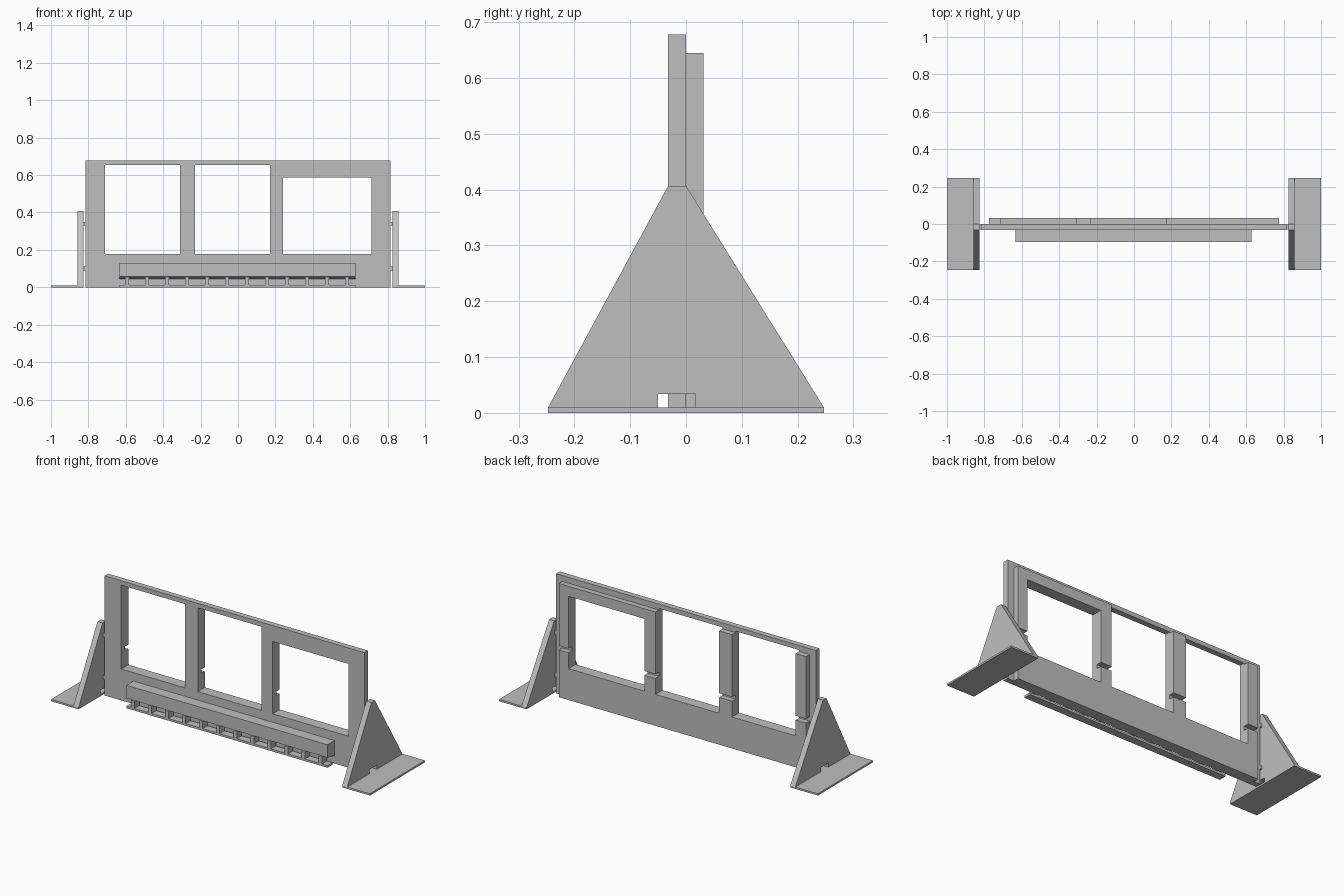
import bpy, bmesh

if "Cube" in bpy.data.objects:
    bpy.data.objects.remove(bpy.data.objects["Cube"])

grey = bpy.data.materials.new("plain grey")
grey.diffuse_color = (0.52, 0.52, 0.52, 1)
grey.use_nodes = True
grey.node_tree.nodes["Principled BSDF"].inputs["Base Color"].default_value = grey.diffuse_color


def extrude(name, outline, x0, x1):
    """Solid from a (y, z) outline swept along x."""
    bm = bmesh.new()
    face = bm.faces.new([bm.verts.new((x0, y, z)) for y, z in outline])
    ext = bmesh.ops.extrude_face_region(bm, geom=[face])
    verts = [v for v in ext["geom"] if isinstance(v, bmesh.types.BMVert)]
    bmesh.ops.translate(bm, verts=verts, vec=(x1 - x0, 0, 0))
    bmesh.ops.recalc_face_normals(bm, faces=bm.faces)
    mesh = bpy.data.meshes.new(name)
    bm.to_mesh(mesh)
    bm.free()
    mesh.materials.append(grey)
    ob = bpy.data.objects.new(name, mesh)
    bpy.context.collection.objects.link(ob)
    return ob


def box(name, x, y, z):
    return extrude(name, [(y[0], z[0]), (y[1], z[0]), (y[1], z[1]), (y[0], z[1])], *x)


def cut(ob, x, y, z):
    """Subtract a box from ob."""
    cutter = box("cutter", x, y, z)
    cutter.hide_render = True
    mod = ob.modifiers.new("cut", "BOOLEAN")
    mod.operation, mod.solver, mod.object = "DIFFERENCE", "EXACT", cutter
    bpy.context.view_layer.objects.active = ob
    bpy.ops.object.modifier_apply(modifier=mod.name)
    bpy.data.objects.remove(cutter)


SILL = 0.178
windows = [(-0.71, -0.31, 0.653), (-0.23, 0.17, 0.653), (0.24, 0.715, 0.588)]

# Front panel with three window openings
panel = box("front_panel", (-0.815, 0.815), (-0.032, 0), (0, 0.678))
for a, b, top in windows:
    cut(panel, (a, b), (-0.1, 0.1), (SILL, top))

# Back layer: lower slab, posts and one closed frame
back = box("back_frame", (-0.775, 0.775), (0, 0.031), (0, 0.645))
for a, b, top in windows:
    cut(back, (a, b), (-0.1, 0.1), (SILL, top if top < 0.6 else 0.8))
# Horizontal slot across all posts
cut(back, (-0.9, 0.9), (-0.1, 0.1), (0.268, 0.292))

# Front beam with slightly sloped underside
extrude("front_beam", [(-0.032, 0.13), (-0.095, 0.13), (-0.095, 0.057), (-0.032, 0.044)],
        -0.634, 0.628)

# Low rail under the beam, held by thin dividers
box("lower_rail", (-0.634, 0.628), (-0.095, -0.051), (0, 0.012))
for i in range(12):
    x = -0.604 + i * 0.107
    box("rail_divider", (x, x + 0.021), (-0.095, -0.051), (0.012, 0.054))

# Triangular end supports with a foot plate and pegs
support = [(-0.247, 0.01), (-0.05, 0.01), (-0.05, 0.034), (0.017, 0.034), (0.017, 0.01),
           (0.247, 0.01), (0, 0.407), (-0.032, 0.407)]
for s, side in ((-1, "left"), (1, "right")):
    extrude(side + "_support", support, s * 0.827, s * 0.859)
    box(side + "_foot_plate", (s * 0.827, s * 1.0), (-0.247, 0.247), (0, 0.01))
    for z in (0.09, 0.33):
        box(side + "_peg", (s * 0.815, s * 0.827), (-0.03, -0.002), (z, z + 0.02))
